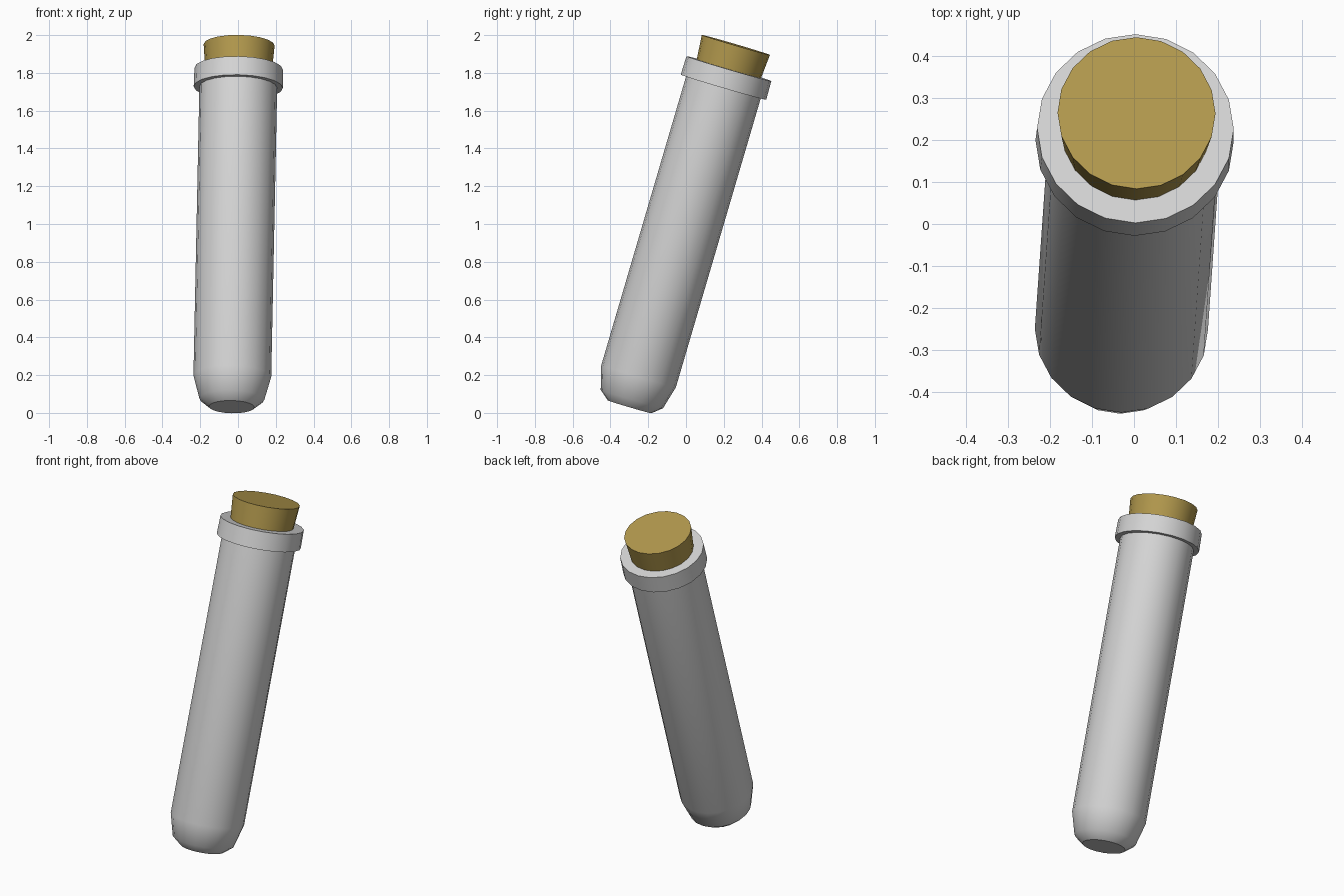
import bpy, bmesh, math
from mathutils import Vector, Matrix

if "Cube" in bpy.data.objects:
    bpy.data.objects.remove(bpy.data.objects["Cube"])

SIDES = 20
# Leaning axis of the tube: start of the rounded end to the stopper top
base = Vector((-0.03, -0.251, 0.194))
top = Vector((0.006, 0.264, 1.948))
w = (top - base).normalized()
u = (Vector((1, 0, 0)) - w * w.x).normalized()
v = w.cross(u)
PLACE = Matrix.Translation(base) @ Matrix((u, v, w)).transposed().to_4x4()
LENGTH = (top - base).length


def material(name, colour):
    m = bpy.data.materials.new(name)
    m.diffuse_color = (*colour, 1)
    m.use_nodes = True
    m.node_tree.nodes["Principled BSDF"].inputs["Base Color"].default_value = m.diffuse_color
    return m


def lathe(name, profile, mat):
    """Closed turned solid from (radius, height) points along the leaning axis."""
    bm = bmesh.new()
    rings = []
    for r, h in profile:
        rings.append([bm.verts.new((r * math.cos(2 * math.pi * i / SIDES),
                                    r * math.sin(2 * math.pi * i / SIDES), h))
                      for i in range(SIDES)])
    for a, b in zip(rings, rings[1:]):
        for i in range(SIDES):
            j = (i + 1) % SIDES
            bm.faces.new((a[i], a[j], b[j], b[i]))
    bm.faces.new(rings[0][::-1])
    bm.faces.new(rings[-1])
    bmesh.ops.recalc_face_normals(bm, faces=bm.faces)
    mesh = bpy.data.meshes.new(name)
    bm.to_mesh(mesh)
    bm.free()
    mesh.materials.append(mat)
    ob = bpy.data.objects.new(name, mesh)
    ob.matrix_world = PLACE
    bpy.context.collection.objects.link(ob)
    bpy.ops.object.select_all(action='DESELECT')
    ob.select_set(True)
    bpy.context.view_layer.objects.active = ob
    bpy.ops.object.shade_smooth_by_angle(angle=math.radians(38))
    return ob


glass = material("pale_grey_glass", (0.67, 0.67, 0.67))
cork = material("cork_tan", (0.45, 0.32, 0.075))

# Tube with rounded bottom and stepped lip
lathe("tube", [(0.12, -0.169), (0.172, -0.126), (0.206, 0.0), (0.206, 1.595),
               (0.236, 1.595), (0.234, LENGTH - 0.131)], glass)

# Tapered stopper, seated slightly into the lip
lathe("stopper", [(0.174, LENGTH - 0.17), (0.188, LENGTH)], cork)
